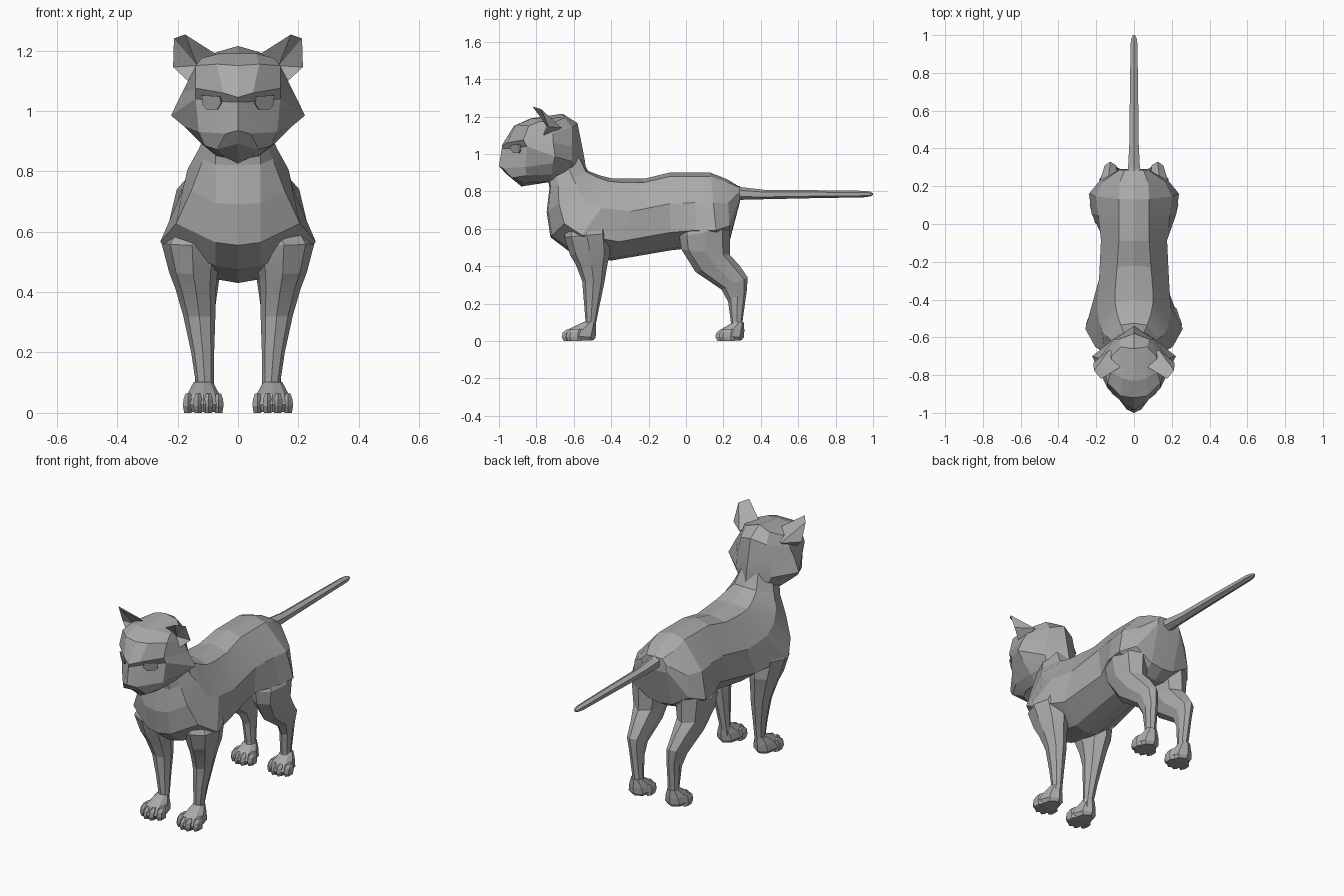
import bpy, bmesh, math

fur = bpy.data.materials.new("grey_fur")
fur.diffuse_color = (0.4, 0.4, 0.4, 1)


def make(name, verts, faces):
    me = bpy.data.meshes.new(name)
    me.from_pydata(verts, [], faces)
    bm = bmesh.new()
    bm.from_mesh(me)
    bmesh.ops.remove_doubles(bm, verts=bm.verts, dist=0.0005)
    bmesh.ops.recalc_face_normals(bm, faces=bm.faces)
    bm.to_mesh(me)
    bm.free()
    me.materials.append(fur)
    ob = bpy.data.objects.new(name, me)
    bpy.context.collection.objects.link(ob)
    return ob


def loft(name, rings):
    n = len(rings[0])
    verts = [p for r in rings for p in r]
    faces = [(i * n + j, i * n + (j + 1) % n, (i + 1) * n + (j + 1) % n, (i + 1) * n + j)
             for i in range(len(rings) - 1) for j in range(n)]
    faces += [tuple(range(n)), tuple(range(len(verts) - n, len(verts)))]
    return make(name, verts, faces)


def activate(ob):
    bpy.ops.object.select_all(action='DESELECT')
    ob.select_set(True)
    bpy.context.view_layer.objects.active = ob


def fuse(target, parts):
    """Weld overlapping parts into one skin."""
    activate(target)
    for part in parts:
        mod = target.modifiers.new("union", 'BOOLEAN')
        mod.operation = 'UNION'
        mod.solver = 'EXACT'
        mod.object = part
        bpy.ops.object.modifier_apply(modifier=mod.name)
        bpy.data.objects.remove(part)


def soften(ob):
    activate(ob)
    bpy.ops.object.shade_smooth_by_angle(angle=math.radians(10))


def oval(xc, rx, y0, z0, y1, z1, n=8):
    """Ring spanning two points of the side profile, with half width rx."""
    ring = []
    for k in range(n):
        a = math.tau * k / n
        t = (1 - math.cos(a)) / 2
        ring.append((xc + rx * math.sin(a), y0 + (y1 - y0) * t, z0 + (z1 - z0) * t))
    return ring


def body_ring(y0, z0, y1, z1, *widths):
    """Symmetric ring from back line to belly line with three half widths."""
    def at(t, x):
        return (x, y0 + (y1 - y0) * t, z0 + (z1 - z0) * t)
    half = [at(t, w) for t, w in zip((.05, .4, .77), widths)]
    return [at(0, 0)] + half + [at(.97, .075), at(1, 0), at(.97, -.075)] + [(-x, y, z) for x, y, z in reversed(half)]


# torso and neck
body = loft("body", [body_ring(*r) for r in (
    (-.57, 1.0, -.74, .88, .05, .095, .085),
    (-.525, .91, -.73, .82, .07, .13, .115),
    (-.46, .885, -.745, .69, .09, .167, .155),
    (-.40, .87, -.725, .555, .10, .182, .205),
    (-.34, .868, -.62, .475, .10, .195, .258),
    (-.22, .868, -.40, .43, .09, .185, .185),
    (-.09, .90, -.08, .485, .08, .175, .160),
    (.04, .90, .06, .50, .08, .190, .225),
    (.13, .90, .17, .50, .08, .203, .238),
    (.22, .865, .235, .54, .075, .165, .18),
    (.285, .825, .29, .75, .05, .075, .075))])

# tail
tail = loft("tail", [oval(0, w, y, z1, y, z0, 6) for y, w, z0, z1 in (
    (.22, .05, .745, .85), (.30, .036, .755, .822), (.42, .029, .758, .808),
    (.70, .025, .764, .806), (.95, .021, .768, .803), (.985, .016, .773, .798), (1.0, .006, .78, .79))])
limbs = [tail]

# head: rows from crown to chin, each running from the face round to the nape
rows = [
    [(0, -.83, 1.19), (.06, -.82, 1.19), (.12, -.78, 1.175), (.12, -.70, 1.17), (.07, -.65, 1.195), (0, -.66, 1.215)],
    [(0, -.92, 1.15), (.07, -.91, 1.155), (.14, -.84, 1.15), (.155, -.71, 1.11), (.08, -.61, 1.14), (0, -.58, 1.165)],
    [(0, -.985, 1.045), (.05, -.955, 1.06), (.14, -.87, 1.075), (.185, -.71, 1.06), (.105, -.61, 1.04), (0, -.555, 1.04)],
    [(0, -.985, 1.03), (.035, -.935, 1.03), (.14, -.85, 1.04), (.222, -.70, .985), (.11, -.61, .96), (0, -.54, .96)],
    [(0, -1.0, .935), (.04, -.98, .925), (.13, -.86, .93), (.18, -.71, .95), (.10, -.61, .93), (0, -.535, .91)],
    [(0, -.96, .892), (.07, -.93, .872), (.11, -.85, .885), (.12, -.72, .89), (.09, -.62, .90), (0, -.55, .90)],
    [(0, -.88, .826), (.04, -.87, .845), (.065, -.82, .85), (.07, -.73, .85), (.06, -.65, .87), (0, -.60, .87)],
]
verts, faces = [], []
for s in (1, -1):
    base = len(verts)
    verts += [(s * x, y, z) for row in rows for x, y, z in row]
    for i in range(6):
        for j in range(5):
            a = base + i * 6 + j
            faces.append((a, a + 1, a + 7, a + 6))
    for b in (base, base + 36):
        faces += [(b, b + 1, b + 4, b + 5), (b + 1, b + 2, b + 3, b + 4)]
head = make("head", verts, faces)
ears = []

for s, side in ((1, "right"), (-1, "left")):
    # ear: rim joined to a hollow in front and a base point behind
    rim = [(.06, -.75, 1.18), (.175, -.82, 1.253), (.212, -.775, 1.24), (.215, -.735, 1.145), (.145, -.775, 1.08)]
    ear = [(s * x, y, z) for x, y, z in rim + [(.135, -.745, 1.15), (.13, -.665, 1.14)]]
    ears.append(make(side + "_ear", ear, [(i, (i + 1) % 5, c) for c in (5, 6) for i in range(5)]))

    # eye plate set in the socket under the brow
    eye = []
    for lift in (.022, .014):
        for x, z in ((.052, 1.048), (.112, 1.052), (.108, 1.018), (.095, 1.004), (.062, 1.004), (.048, 1.025)):
            eye.append((s * (x + lift * .4), -.96 + x * .80 - lift + (1.04 - z) * .25, z))
    loft(side + "_eye", [eye[:6], eye[6:]])

    # legs from inside the shoulder or hip down to the ankle
    limbs.append(loft(side + "_front_leg", [oval(s * x, w, *p) for x, w, *p in (
        (.12, .060, -.62, .68, -.42, .70),
        (.152, .102, -.65, .555, -.41, .575),
        (.148, .080, -.62, .46, -.405, .47),
        (.140, .067, -.59, .41, -.42, .41),
        (.128, .053, -.555, .32, -.435, .32),
        (.117, .038, -.545, .20, -.46, .20),
        (.110, .030, -.537, .10, -.48, .10),
        (.112, .035, -.55, .05, -.485, .05))]))
    limbs.append(loft(side + "_hind_leg", [oval(s * x, w, *p) for x, w, *p in (
        (.11, .070, .00, .72, .21, .74),
        (.135, .100, -.035, .56, .235, .60),
        (.137, .080, -.025, .49, .235, .46),
        (.130, .060, .05, .37, .285, .405),
        (.125, .044, .19, .275, .33, .34),
        (.118, .034, .225, .21, .325, .27),
        (.112, .030, .24, .10, .303, .11),
        (.112, .035, .235, .05, .305, .05))]))

    # paws, each with four toes merged into the front edge
    for kind, y0 in (("front", -.48), ("hind", .312)):
        k = 1.0 if kind == "front" else .84
        paw = loft(f"{side}_{kind}_paw", [oval(s * .115, w, y0 - d * k, zf, y0 - b, zb) for w, d, zf, b, zb in (
            (.050, .165, .003, .015, .004), (.064, .178, .028, .003, .02),
            (.055, .150, .062, .0, .055), (.032, .065, .103, .003, .10))])
        toes = []
        for i in range(4):
            y1 = y0 - (.196 - abs(i - 1.5) * .022) * k
            toes.append(loft("toe", [oval(s * .115 + (i - 1.5) * .034, r, y1 + f, z, y1 + .085, z, 6)
                        for r, f, z in ((.014, .012, .0), (.0185, .0, .022), (.017, .006, .045), (.009, .03, .064))]))
        fuse(paw, toes)

# weld limbs to the torso and ears to the skull
fuse(body, limbs)
fuse(head, ears)
soften(body)
soften(head)
